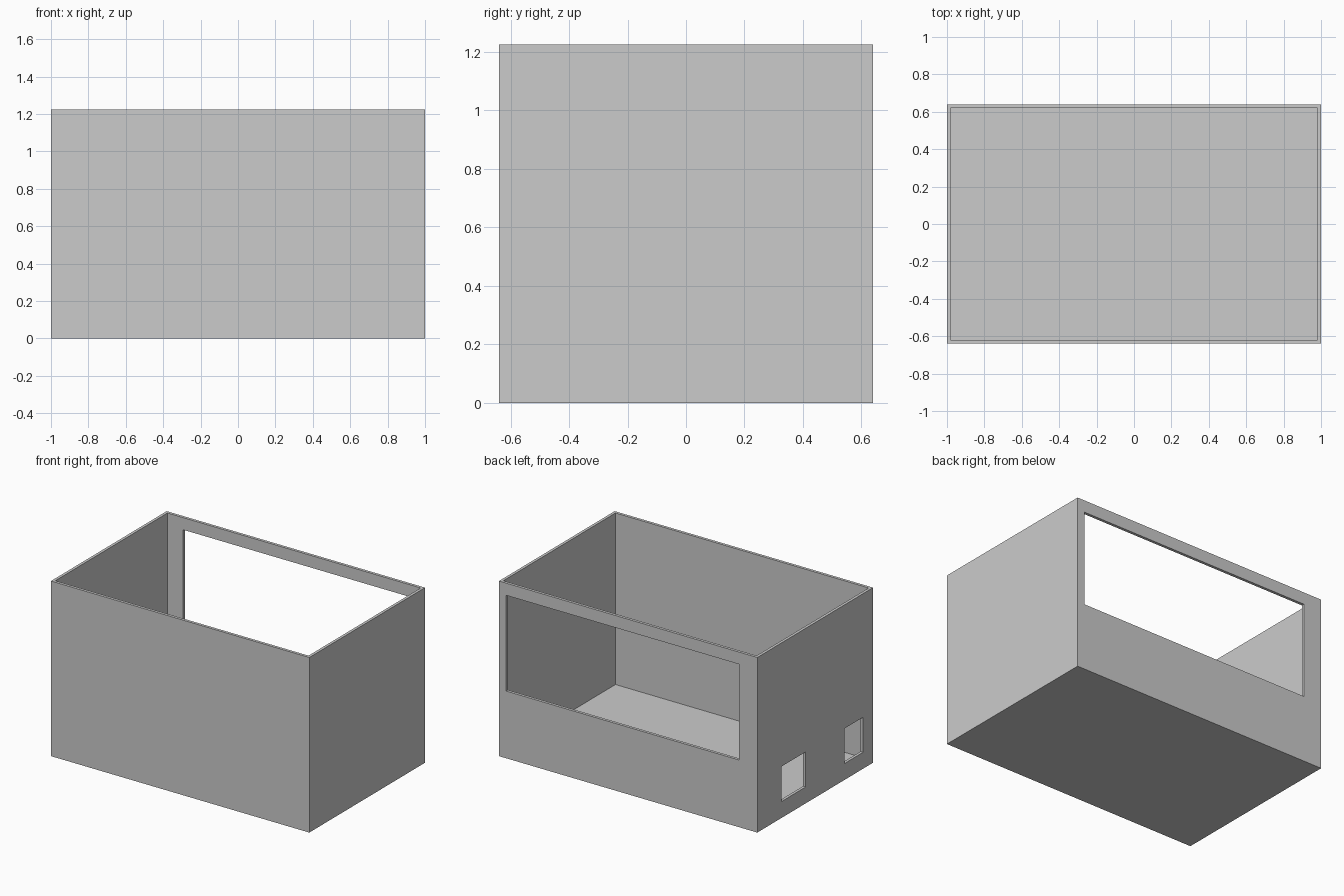
import bpy

default = bpy.data.objects.get("Cube")
if default:
    bpy.data.objects.remove(default, do_unlink=True)

X, Y, H = 1.0, 0.64, 1.225   # outer half sizes and height
T, FLOOR = 0.02, 0.025       # wall and floor thickness

grey = bpy.data.materials.new("light grey")
grey.use_nodes = True
colour = (0.6, 0.6, 0.6, 1)
grey.diffuse_color = colour
grey.node_tree.nodes["Principled BSDF"].inputs["Base Color"].default_value = colour


def box(name, lo, hi):
    """Axis-aligned box between two corners."""
    mid = [(a + b) / 2 for a, b in zip(lo, hi)]
    bpy.ops.mesh.primitive_cube_add(size=1, location=mid)
    ob = bpy.context.object
    ob.name = name
    ob.scale = [b - a for a, b in zip(lo, hi)]
    bpy.ops.object.transform_apply(location=True, rotation=False, scale=True)
    ob.data.materials.append(grey)
    return ob


def cut(target, name, lo, hi):
    """Subtract a hidden box from the target."""
    cutter = box(name, lo, hi)
    cutter.hide_render = True
    mod = target.modifiers.new(name, "BOOLEAN")
    mod.operation = "DIFFERENCE"
    mod.solver = "EXACT"
    mod.object = cutter
    bpy.context.view_layer.objects.active = target
    bpy.ops.object.modifier_apply(modifier=mod.name)
    bpy.data.objects.remove(cutter, do_unlink=True)


# Open-topped shell with floor
shell = box("open_box", (-X, -Y, 0), (X, Y, H))
cut(shell, "interior", (-X + T, -Y + T, FLOOR), (X - T, Y - T, H + 1))

# Wide opening in the back wall
cut(shell, "back_window", (-0.86, Y - 0.1, 0.47), (0.945, Y + 0.1, 1.14))

# Two small openings in one end wall
for name, y0, y1 in (("rear_port", 0.105, 0.37), ("front_port", -0.53, -0.325)):
    cut(shell, name, (-X - 0.1, y0, 0.115), (-X + 0.1, y1, 0.36))
